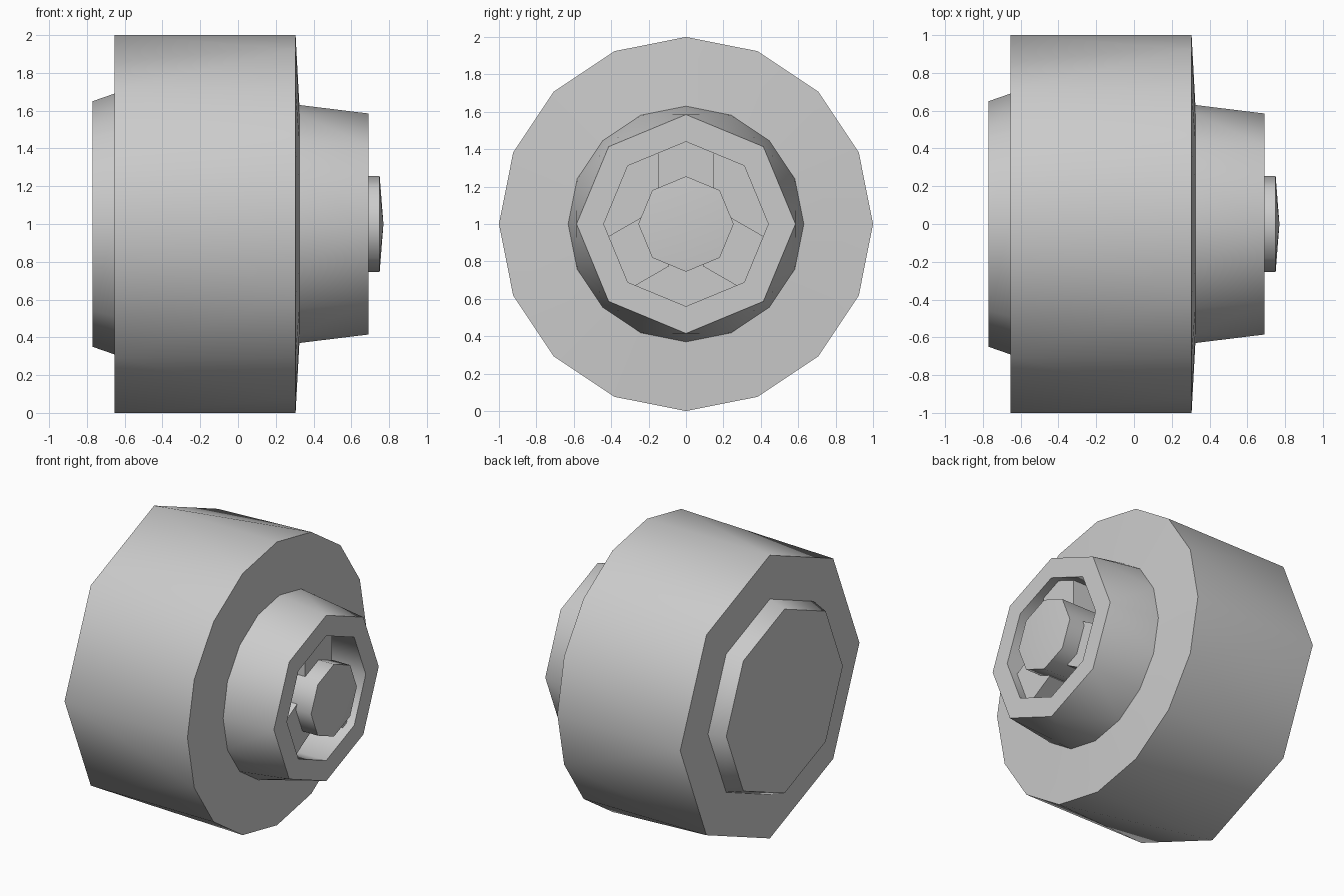
import bpy, bmesh, math
from mathutils import Matrix, Vector

old = bpy.data.objects.get("Cube")
if old:
    bpy.data.objects.remove(old)

grey = bpy.data.materials.new("plain_grey")
grey.use_nodes = True
colour = (0.6, 0.6, 0.6, 1)
grey.diffuse_color = colour
grey.node_tree.nodes["Principled BSDF"].inputs["Base Color"].default_value = colour

AXIS_Z = 1.0


def ring(bm, sides, radius, x):
    """Polygon around the x axis with a corner at the top."""
    verts = []
    for i in range(sides):
        a = math.tau * i / sides
        verts.append(bm.verts.new((x, radius * math.sin(a), AXIS_Z + radius * math.cos(a))))
    return verts


def bridge(bm, a, b):
    """Join two rings; the counts match or differ by a factor of two."""
    if len(a) > len(b):
        a, b = b, a
    n, m = len(a), len(b)
    for i in range(n):
        j = (i + 1) % n
        if n == m:
            bm.faces.new((a[i], a[j], b[j], b[i]))
        else:
            s, mid, e = b[2 * i], b[2 * i + 1], b[(2 * i + 2) % m]
            bm.faces.new((a[i], mid, s))
            bm.faces.new((a[i], a[j], mid))
            bm.faces.new((a[j], e, mid))


def finish(bm, name):
    bmesh.ops.recalc_face_normals(bm, faces=bm.faces[:])
    mesh = bpy.data.meshes.new(name)
    bm.to_mesh(mesh)
    bm.free()
    mesh.materials.append(grey)
    obj = bpy.data.objects.new(name, mesh)
    bpy.context.collection.objects.link(obj)
    bpy.ops.object.select_all(action="DESELECT")
    obj.select_set(True)
    bpy.context.view_layer.objects.active = obj
    bpy.ops.object.shade_smooth_by_angle(angle=math.radians(50))
    return obj


def lathe(name, profile, tip=None):
    """Closed body from (sides, radius, x) rings, capped at both ends."""
    bm = bmesh.new()
    rings = [ring(bm, *p) for p in profile]
    for a, b in zip(rings, rings[1:]):
        bridge(bm, a, b)
    bm.faces.new(rings[0])
    if tip is None:
        bm.faces.new(rings[-1])
    else:
        apex = bm.verts.new((tip, 0, AXIS_Z))
        last = rings[-1]
        for i, v in enumerate(last):
            bm.faces.new((v, last[(i + 1) % len(last)], apex))
    return finish(bm, name)


# Drum, back cap, tapered hub and its recess
lathe("wheel_body", [
    (8, 0.65, -0.77), (8, 0.69, -0.655),
    (8, 1.0, -0.655), (16, 1.0, 0.305),
    (16, 0.63, 0.325), (8, 0.585, 0.69),
    (8, 0.44, 0.69), (8, 0.44, 0.42),
])

# Centre post with a shallow pointed face
lathe("centre_post", [(8, 0.255, 0.42), (8, 0.255, 0.75)], tip=0.77)

# Three spokes between post and recess wall
bm = bmesh.new()
for k in range(3):
    place = (Matrix.Translation((0, 0, AXIS_Z))
             @ Matrix.Rotation(math.tau * k / 3, 4, "X")
             @ Matrix.Translation((0.525, 0, 0.32))
             @ Matrix.Diagonal((0.21, 0.3, 0.26, 1)))
    bmesh.ops.create_cube(bm, size=1, matrix=place)
finish(bm, "hub_spokes")
